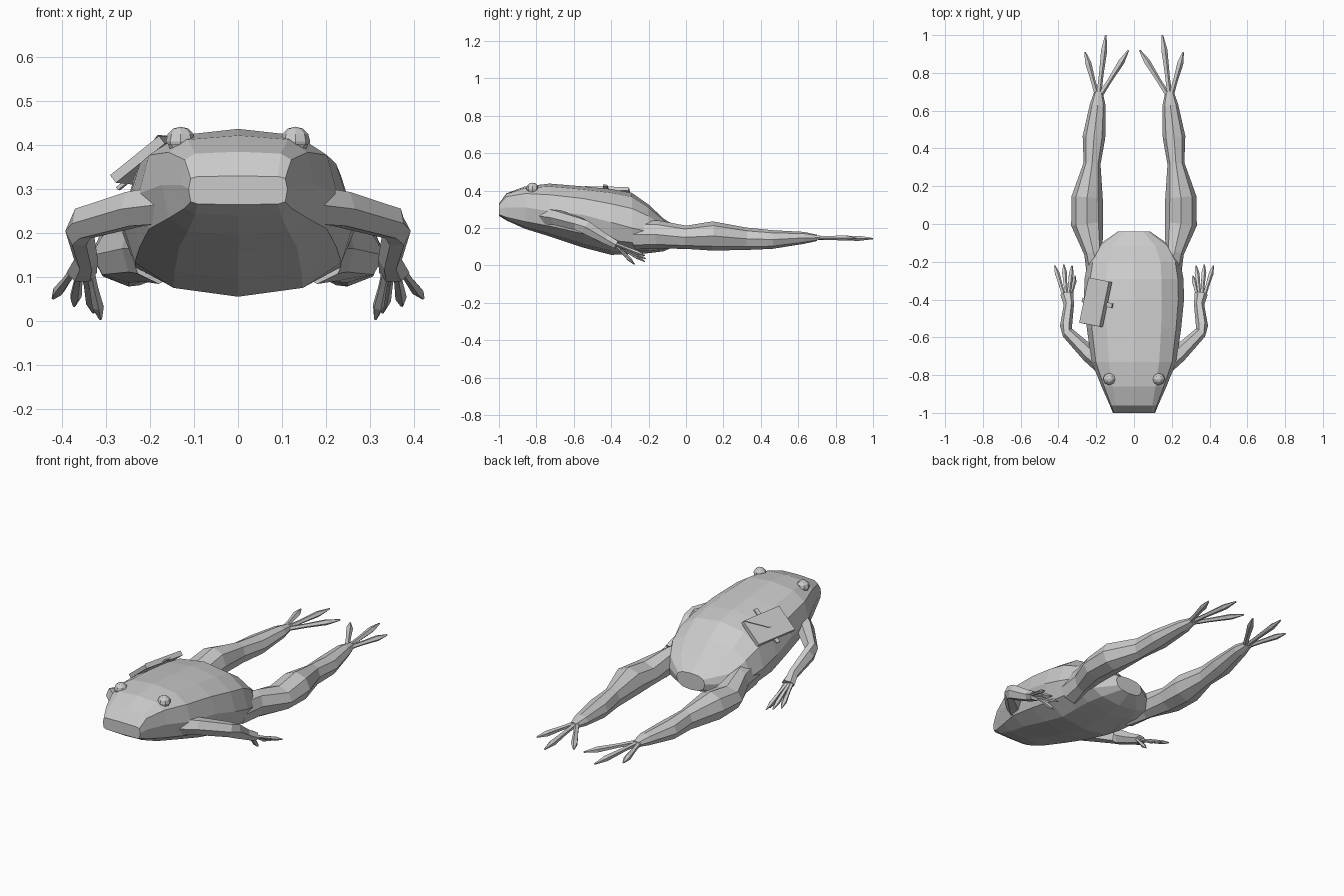
import bpy, bmesh, math
from mathutils import Vector, Matrix

if "Cube" in bpy.data.objects:
    bpy.data.objects.remove(bpy.data.objects["Cube"])


def finish(bm, name):
    bmesh.ops.recalc_face_normals(bm, faces=bm.faces)
    me = bpy.data.meshes.new(name)
    bm.to_mesh(me)
    bm.free()
    ob = bpy.data.objects.new(name, me)
    bpy.context.collection.objects.link(ob)
    return ob


def loft(name, rings):
    bm = bmesh.new()
    vs = [[bm.verts.new(p) for p in r] for r in rings]
    n = len(vs[0])
    for a, b in zip(vs, vs[1:]):
        for i in range(n):
            j = (i + 1) % n
            bm.faces.new((a[i], a[j], b[j], b[i]))
    bm.faces.new(vs[0])
    bm.faces.new(vs[-1])
    return finish(bm, name)


def limb(name, pts, s, n):
    """Faceted tube through (x, y, z, half width, half height); s mirrors x."""
    c = [Vector((s * p[0], p[1], p[2])) for p in pts]
    rings = []
    for i, p in enumerate(pts):
        t = (c[min(i + 1, len(c) - 1)] - c[max(i - 1, 0)]).normalized()
        side = t.cross(Vector((0, 0, 1))).normalized()
        up = side.cross(t)
        rings.append([c[i] + side * p[3] * math.cos(k * math.tau / n)
                      + up * p[4] * math.sin(k * math.tau / n) for k in range(n)])
    return loft(name, rings)


def digit(name, a, b, r, s):
    a, b = Vector(a), Vector(b)
    pts = []
    for t, k in ((0, .8), (.35, .75), (.75, 1), (1, .25)):
        pts.append((*a.lerp(b, t), r * k, r * k * .8))
    limb(name, pts, s, 5)


def power(v, e):
    return math.copysign(abs(v) ** e, v) if abs(v) > 1e-6 else 0


# Body: y, half width, top, widest height, bottom, squareness
sections = [
    (-1.0, .112, .33, .30, .265, .3),
    (-.96, .128, .385, .31, .24, .4),
    (-.86, .172, .422, .31, .195, .6),
    (-.73, .225, .437, .29, .155, .75),
    (-.55, .25, .422, .27, .095, .8),
    (-.40, .265, .408, .23, .056, .85),
    (-.29, .262, .388, .20, .06, .85),
    (-.20, .245, .325, .18, .065, .8),
    (-.12, .20, .25, .165, .075, .8),
    (-.04, .085, .20, .16, .11, .8)]
rings = []
for y, w, zt, zm, zb, e in sections:
    ring = []
    for k in range(12):
        a = k * math.tau / 12
        v = power(math.sin(a), e)
        ring.append((w * power(math.cos(a), e), y, zm + v * ((zt - zm) if v > 0 else (zm - zb))))
    rings.append(ring)
loft("body", rings)

for s, tag in ((1, "right"), (-1, "left")):
    # Eye with an upper lid
    eye = Matrix.Translation((s * .13, -.82, .408))
    bm = bmesh.new()
    bmesh.ops.create_uvsphere(bm, u_segments=8, v_segments=6, radius=.03, matrix=eye)
    finish(bm, "eye_" + tag)
    bm = bmesh.new()
    bmesh.ops.create_uvsphere(bm, u_segments=8, v_segments=6, radius=.034, matrix=eye)
    bmesh.ops.bisect_plane(bm, geom=bm.verts[:] + bm.edges[:] + bm.faces[:],
                           plane_co=(s * .13, -.82, .412), plane_no=(s * .25, -.3, 1), clear_inner=True)
    bmesh.ops.holes_fill(bm, edges=bm.edges[:])
    finish(bm, "eyelid_" + tag)

    # Front arm and fingers
    limb("arm_" + tag, [(.15, -.76, .265, .05, .05), (.235, -.69, .255, .045, .045),
                        (.352, -.575, .222, .032, .04), (.36, -.54, .205, .032, .042),
                        (.345, -.43, .14, .027, .03), (.355, -.37, .11, .035, .025)], s, 6)
    for i, tip in enumerate([(.312, -.275, .005), (.328, -.22, .02),
                             (.372, -.215, .035), (.42, -.22, .052)]):
        digit(f"finger_{i + 1}_{tag}", (.337 + .011 * i, -.385, .118), tip, .014, s)

    # Hind leg and toes
    limb("hind_leg_" + tag, [(.18, -.27, .165, .07, .08), (.215, -.15, .165, .05, .075),
                             (.248, .0, .15, .085, .062), (.248, .14, .157, .083, .078),
                             (.222, .32, .142, .045, .06), (.212, .46, .138, .06, .05),
                             (.192, .63, .147, .042, .032), (.188, .7, .147, .022, .017)], s, 8)
    for i, tip in enumerate([(.03, .92, .145), (.15, 1.0, .143), (.26, .91, .145)]):
        digit(f"toe_{i + 1}_{tag}", (.18 + .008 * i, .68, .148), tip, .018, s)

# Envelope lying on the left of the back
u = Vector((.05, .24, -.005)).normalized()
v = Vector((.11, -.03, .09))
v = (v - u * v.dot(u)).normalized()
w = v.cross(u)
w = w if w.z > 0 else -w
centre = Vector((-.204, -.415, .366))


def plate(name, outline, low, high):
    loft(name, [[centre + u * a + v * b + w * h for a, b in outline] for h in (low, high)])


plate("envelope", [(-.122, -.072), (.122, -.072), (.122, .072), (-.122, .072)], -.012, .010)
plate("envelope_flap", [(-.12, .071), (.12, .071), (.01, -.012), (-.01, -.012)], .010, .014)
plate("envelope_strap", [(-.012, -.095), (.012, -.095), (.012, .11), (-.012, .11)], -.012, -.004)
